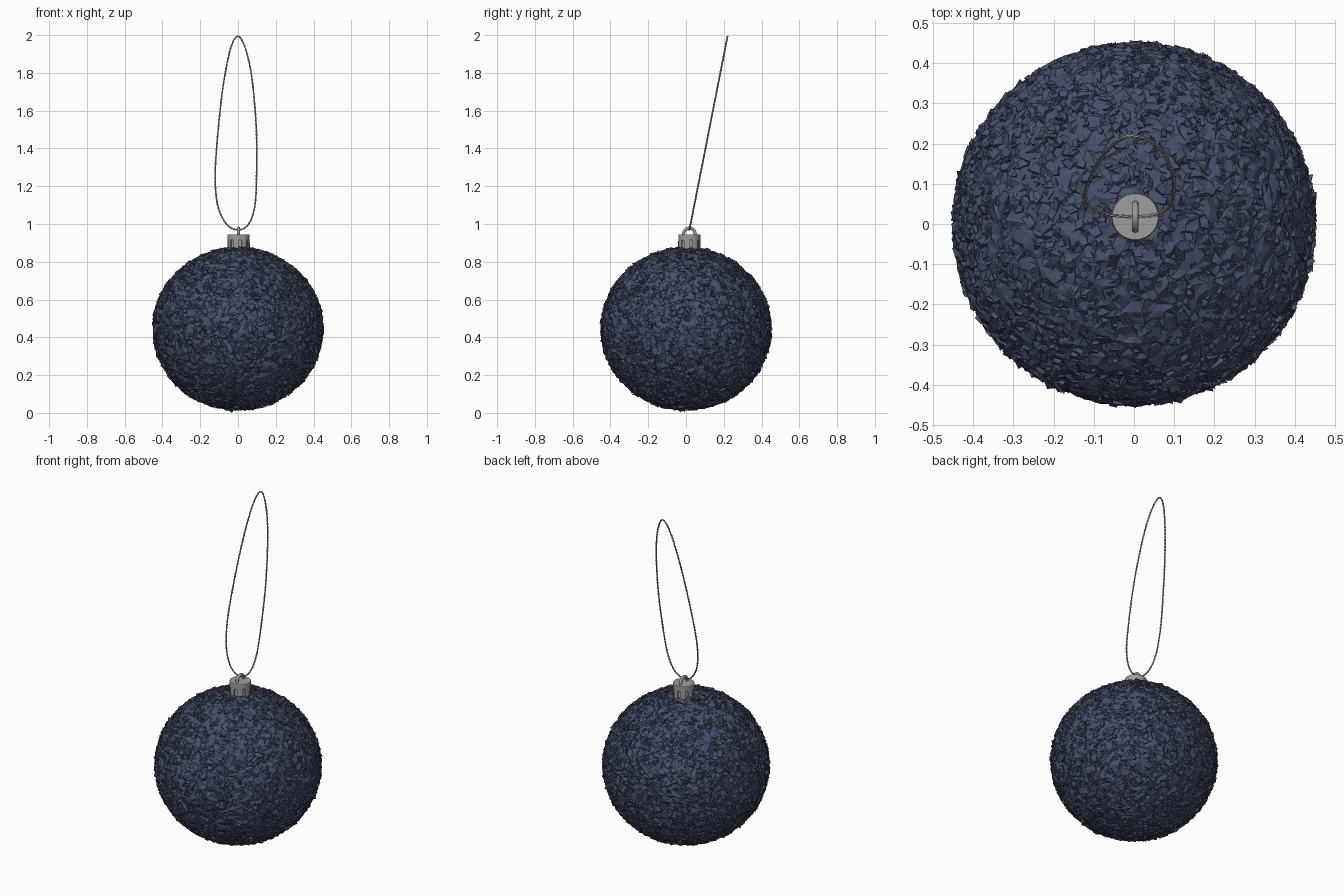
import bpy, bmesh, math, random
from mathutils import Vector

if "Cube" in bpy.data.objects:
    bpy.data.objects.remove(bpy.data.objects["Cube"])

random.seed(7)


def material(name, rgb):
    m = bpy.data.materials.new(name)
    m.diffuse_color = (*rgb, 1)
    m.use_nodes = True
    m.node_tree.nodes["Principled BSDF"].inputs["Base Color"].default_value = m.diffuse_color
    return m


NAVY = material("navy glitter", (0.062, 0.080, 0.145))
SILVER = material("silver metal", (0.34, 0.34, 0.34))
GREY = material("silver thread", (0.42, 0.42, 0.42))
TAN = material("tan thread", (0.46, 0.41, 0.31))


def add_object(name, bm, mat):
    bmesh.ops.recalc_face_normals(bm, faces=bm.faces)
    me = bpy.data.meshes.new(name)
    bm.to_mesh(me)
    bm.free()
    me.materials.append(mat)
    ob = bpy.data.objects.new(name, me)
    bpy.context.collection.objects.link(ob)
    return ob


def rnd(a):
    return random.uniform(-a, a)


def random_dir():
    return Vector((random.gauss(0, 1), random.gauss(0, 1), random.gauss(0, 1))).normalized()


# Ball: slightly flattened sphere of irregular crumpled facets
CENTRE, RXY, RZ = Vector((0, 0, 0.445)), 0.448, 0.428


def on_ball(n, lift):
    return CENTRE + Vector((n.x * (RXY + lift), n.y * (RXY + lift), n.z * (RZ + lift)))


bm = bmesh.new()
for k in range(11000):
    bm.verts.new(random_dir())
bmesh.ops.convex_hull(bm, input=bm.verts)
for v in bm.verts:
    v.co = on_ball(v.co.normalized(), rnd(0.007))
add_object("ball", bm, NAVY)

# Glitter flakes: tilted irregular chips half sunk into the ball
bm = bmesh.new()
for k in range(3500):
    n = random_dir()
    t = n.orthogonal().normalized()
    b = n.cross(t)
    axis = (n + t * rnd(0.6) + b * rnd(0.6)).normalized()
    u = axis.orthogonal().normalized()
    w = axis.cross(u)
    size = random.uniform(0.012, 0.021)
    c = on_ball(n, random.uniform(-0.003, 0.006))
    start = random.uniform(0, 6.28)
    top, low = [], []
    for i in range(4):
        a = start + (i + rnd(0.25)) * math.tau / 4
        d = (u * math.cos(a) + w * math.sin(a)) * size * random.uniform(0.6, 1.1)
        top.append(bm.verts.new(c + d))
        low.append(bm.verts.new(c + d * 1.15 - n * 0.014))
    bm.faces.new(top)
    for i in range(4):
        j = (i + 1) % 4
        bm.faces.new((top[i], low[i], low[j], top[j]))
add_object("glitter_flakes", bm, NAVY)

# Cap: lathed metal cup with slots cut into its skirt
CX, CY, SEG = 0.003, 0.018, 64
profile = [(0.057, 0.944), (0.059, 0.941), (0.059, 0.918), (0.059, 0.912), (0.060, 0.866)]
bm = bmesh.new()
rings = []
for r, z in profile:
    rings.append([bm.verts.new((CX + r * math.cos(i * math.tau / SEG),
                                CY + r * math.sin(i * math.tau / SEG), z)) for i in range(SEG)])
bm.faces.new(rings[0])
for level in range(len(profile) - 1):
    for i in range(SEG):
        j = (i + 1) % SEG
        slot = i % 8
        if (level == 3 and slot < 3) or (level == 2 and slot == 1):
            continue
        bm.faces.new((rings[level][i], rings[level + 1][i], rings[level + 1][j], rings[level][j]))
cap = add_object("cap", bm, SILVER)
mod = cap.modifiers.new("thickness", 'SOLIDIFY')
mod.thickness = 0.005
mod.offset = -1

# Neck of the ball inside the cap
bm = bmesh.new()
bmesh.ops.create_cone(bm, cap_ends=True, segments=32, radius1=0.047, radius2=0.047, depth=0.08)
bmesh.ops.translate(bm, verts=bm.verts, vec=(CX, CY, 0.89))
add_object("neck", bm, SILVER)


def tube(name, pts, radius, mat, cyclic, res):
    cu = bpy.data.curves.new(name, 'CURVE')
    cu.dimensions = '3D'
    cu.bevel_depth = radius
    cu.bevel_resolution = res
    cu.use_fill_caps = True
    sp = cu.splines.new('POLY')
    sp.points.add(len(pts) - 1)
    for p, q in zip(sp.points, pts):
        p.co = (*q, 1)
    sp.use_cyclic_u = cyclic
    sp.use_smooth = True
    cu.materials.append(mat)
    ob = bpy.data.objects.new(name, cu)
    bpy.context.collection.objects.link(ob)


# Wire ring on top of the cap
wire = [(CX, CY + 0.031 * math.cos(a), 0.945 + 0.033 * math.sin(a))
        for a in [math.radians(-20 + 220 * i / 32) for i in range(33)]]
tube("wire_ring", wire, 0.0085, SILVER, False, 3)

# Hanging cord: smooth closed path in a leaning plane
outline = [(0, 0.969), (0.055, 0.998), (0.088, 1.09), (0.098, 1.25), (0.097, 1.5),
           (0.075, 1.76), (0.042, 1.92), (0, 1.994), (-0.042, 1.92), (-0.083, 1.7),
           (-0.112, 1.42), (-0.121, 1.23), (-0.105, 1.09), (-0.06, 0.998)]
ctrl = [Vector((x, 0.018 + (z - 0.969) * 0.197, z)) for x, z in outline]
N = len(ctrl)
dense = []
for i in range(N):
    p0, p1, p2, p3 = (ctrl[(i + k) % N] for k in (-1, 0, 1, 2))
    for s in range(60):
        t = s / 60
        dense.append(0.5 * (2 * p1 + (p2 - p0) * t + (2 * p0 - 5 * p1 + 4 * p2 - p3) * t * t
                            + (3 * p1 - p0 - 3 * p2 + p3) * t ** 3))
# Even spacing along the path
lengths = [0]
for i in range(len(dense)):
    lengths.append(lengths[-1] + (dense[(i + 1) % len(dense)] - dense[i]).length)
COUNT, TWISTS = 800, 60
path, k = [], 0
for i in range(COUNT):
    d = lengths[-1] * i / COUNT
    while lengths[k + 1] < d:
        k += 1
    f = (d - lengths[k]) / (lengths[k + 1] - lengths[k])
    path.append(dense[k].lerp(dense[(k + 1) % len(dense)], f))

# Two strands twisted around the path
side = Vector((0, -1, 0.197)).normalized()
for name, mat, phase in (("cord_strand_a", GREY, 0), ("cord_strand_b", TAN, math.pi)):
    pts = []
    for i, p in enumerate(path):
        tan = (path[(i + 1) % COUNT] - path[i - 1]).normalized()
        out = tan.cross(side)
        a = phase + math.tau * TWISTS * i / COUNT
        pts.append(p + (out * math.cos(a) + side * math.sin(a)) * 0.0022)
    tube(name, pts, 0.0027, mat, True, 1)
